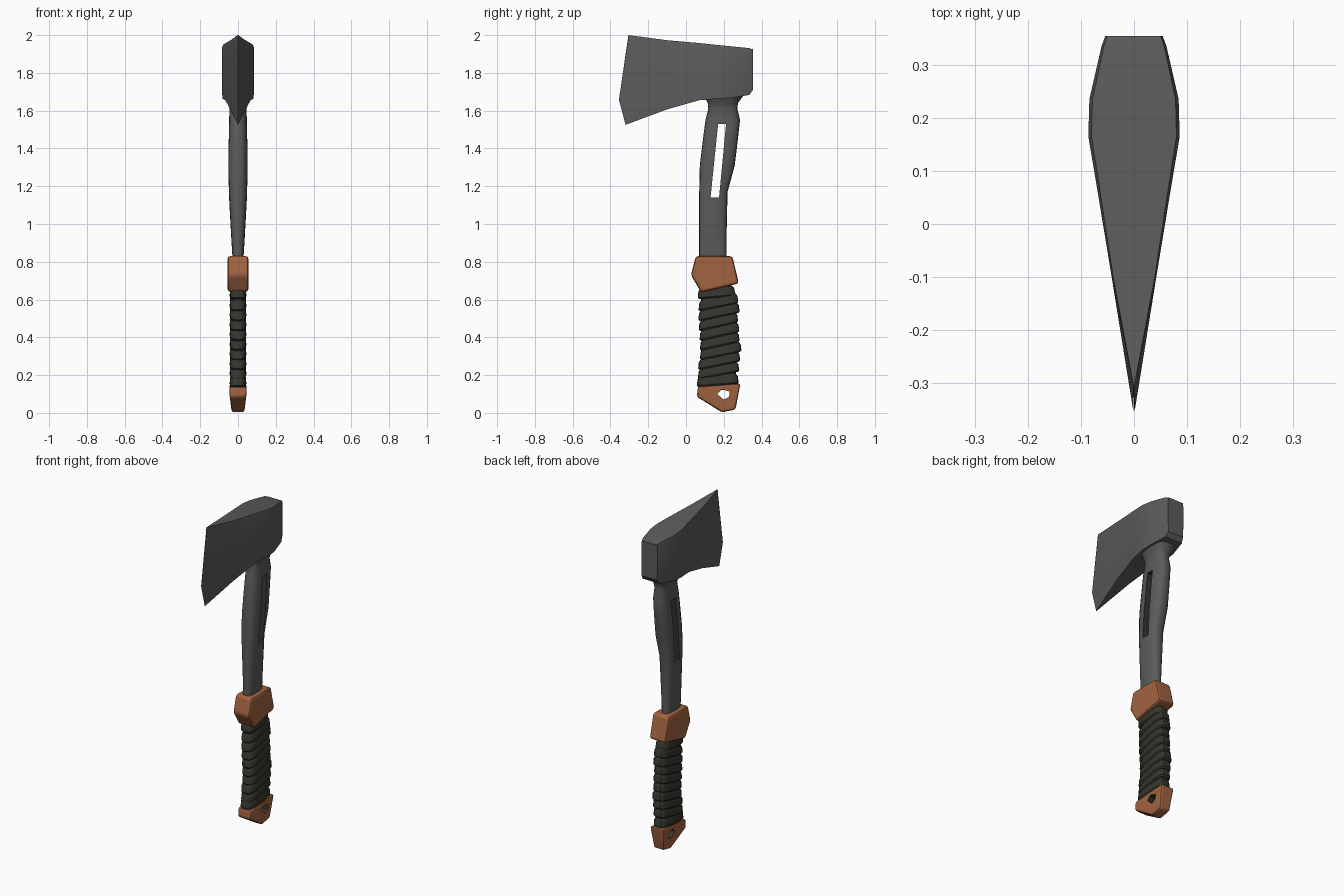
import bpy, bmesh, math, random
from mathutils import Vector

random.seed(4)
if "Cube" in bpy.data.objects:
    bpy.data.objects.remove(bpy.data.objects["Cube"])


def material(name, r, g, b):
    m = bpy.data.materials.new(name)
    m.use_nodes = True
    m.diffuse_color = (r, g, b, 1)
    m.node_tree.nodes["Principled BSDF"].inputs["Base Color"].default_value = (r, g, b, 1)
    return m


steel = material("dark steel", 0.105, 0.105, 0.105)
leather = material("brown leather", 0.36, 0.125, 0.05)
cord = material("olive cord", 0.036, 0.036, 0.026)


def loft(name, rings, mat, angle=35):
    """Skin a list of equal-length rings and cap both ends."""
    bm = bmesh.new()
    loops = [[bm.verts.new(p) for p in ring] for ring in rings]
    n = len(loops[0])
    for a, b in zip(loops, loops[1:]):
        for i in range(n):
            j = (i + 1) % n
            bm.faces.new((a[i], a[j], b[j], b[i]))
    bm.faces.new(loops[0])
    bm.faces.new(loops[-1])
    bmesh.ops.remove_doubles(bm, verts=bm.verts, dist=0.0005)
    bmesh.ops.recalc_face_normals(bm, faces=bm.faces)
    me = bpy.data.meshes.new(name)
    bm.to_mesh(me)
    bm.free()
    ob = bpy.data.objects.new(name, me)
    bpy.context.collection.objects.link(ob)
    me.materials.append(mat)
    smooth(ob, angle)
    return ob


def smooth(ob, angle):
    bpy.ops.object.select_all(action="DESELECT")
    ob.select_set(True)
    bpy.context.view_layer.objects.active = ob
    bpy.ops.object.shade_smooth_by_angle(angle=math.radians(angle))


def oval(z, y0, y1, hw, tilt=0.0, power=0.6, n=20):
    """Rounded ring around the handle; tilt raises its back edge."""
    ring = []
    for i in range(n):
        a = 2 * math.pi * i / n
        c, s = math.cos(a), math.sin(a)
        x = hw * math.copysign(abs(c) ** power, c)
        t = math.copysign(abs(s) ** power, s)
        ring.append((x, (y0 + y1) / 2 + (y1 - y0) / 2 * t, z + tilt * t))
    return ring


def slab(name, outline, hw, mat):
    """Extrude a side outline (y, z) symmetrically across x."""
    return loft(name, [[(x, y, z) for y, z in outline] for x in (-hw, hw)], mat)


def apply_modifiers(ob):
    bpy.context.view_layer.objects.active = ob
    for m in list(ob.modifiers):
        bpy.ops.object.modifier_apply(modifier=m.name)


def bevel(ob, width, segments=2):
    m = ob.modifiers.new("bevel", "BEVEL")
    m.width, m.segments = width, segments
    m.limit_method, m.angle_limit = "ANGLE", math.radians(30)
    apply_modifiers(ob)
    smooth(ob, 40)


def cut(ob, name, outline):
    """Cut a side-to-side opening lined with cord colour."""
    cutter = slab(name, outline, 0.2, cord)
    ob.data.materials.append(cord)
    m = ob.modifiers.new("cut", "BOOLEAN")
    m.object, m.operation, m.solver = cutter, "DIFFERENCE", "EXACT"
    m.material_mode = "TRANSFER"
    apply_modifiers(ob)
    bpy.data.objects.remove(cutter)
    smooth(ob, 35)


# Axe head: sections from the cutting edge to the poll (y, bottom, top, half width)
def head_ring(y, zb, zt, hw, lean=(0, 0, 0), crown=0.93):
    zm = zb + 0.28 * (zt - zb)
    side = [(hw * 0.96, y + lean[0], zb), (hw, y + lean[1], zm),
            (hw, y + lean[2] * 0.9, zt - 0.02), (hw * crown, y + lean[2], zt)]
    return side + [(-x, b, z) for x, b, z in reversed(side)]


head = loft("axe_head", [
    head_ring(-0.32, 1.525, 2.0, 0.0008, (0, -0.035, 0.015)),
    head_ring(-0.1, 1.607, 1.973, 0.042),
    head_ring(0.07, 1.655, 1.958, 0.07),
    head_ring(0.165, 1.663, 1.948, 0.086),
    head_ring(0.235, 1.667, 1.941, 0.084),
    head_ring(0.335, 1.683, 1.931, 0.061),
    head_ring(0.354, 1.71, 1.925, 0.054)], steel)

# Steel haft with a flared neck and a long slot
haft = loft("haft", [oval(*s, power=0.75) for s in (
    (0.8, 0.07, 0.215, 0.028), (0.95, 0.07, 0.215, 0.037), (1.17, 0.07, 0.22, 0.049),
    (1.31, 0.073, 0.258, 0.052), (1.45, 0.09, 0.275, 0.05), (1.55, 0.103, 0.286, 0.047),
    (1.61, 0.118, 0.272, 0.045), (1.64, 0.115, 0.275, 0.055), (1.68, 0.095, 0.305, 0.078))],
    steel, 45)
cut(haft, "slot_cutter", [(0.13, 1.14), (0.175, 1.14), (0.212, 1.53), (0.17, 1.53)])

# Leather collar
collar = slab("collar", [(0.052, 0.83), (0.245, 0.83), (0.28, 0.685),
                         (0.08, 0.638), (0.026, 0.73)], 0.055, leather)
bevel(collar, 0.014)

# Grip core and tilted overlapping wraps
loft("grip_core", [oval(z, y0, y1, 0.034) for z, y0, y1 in (
    (0.12, 0.075, 0.26), (0.4, 0.082, 0.275), (0.68, 0.08, 0.24))], cord)
count = 10
for k in range(count):
    t = k / (count - 1)
    z = 0.172 + 0.465 * t
    bulge = math.sin(math.pi * t)
    y0 = 0.06 + 0.012 * bulge + random.uniform(-0.004, 0.004)
    y1 = 0.285 - 0.02 * t + 0.012 * bulge + random.uniform(-0.008, 0.008)
    tilt = 0.008 + 0.014 * min(1, 2.5 * bulge)
    h = 0.027
    loft(f"grip_wrap_{k + 1}", [
        oval(z - h, y0 + 0.008, y1 - 0.008, 0.038, tilt),
        oval(z - h * 0.7, y0, y1, 0.044, tilt),
        oval(z + h * 0.5, y0 + 0.003, y1 - 0.004, 0.043, tilt),
        oval(z + h, y0 + 0.012, y1 - 0.014, 0.037, tilt)], cord, 30)

# Pommel, narrowed toward its foot, with a lanyard hole
pommel = slab("pommel", [(0.062, 0.138), (0.288, 0.156), (0.262, 0.018),
                         (0.19, 0.003), (0.058, 0.085)], 0.045, leather)
for v in pommel.data.vertices:
    v.co.x *= 0.72 + 0.28 * min(1, v.co.z / 0.085)
bevel(pommel, 0.011)
cut(pommel, "lanyard_cutter", [(0.165, 0.1), (0.19, 0.125), (0.232, 0.112),
                               (0.228, 0.085), (0.2, 0.07)])
